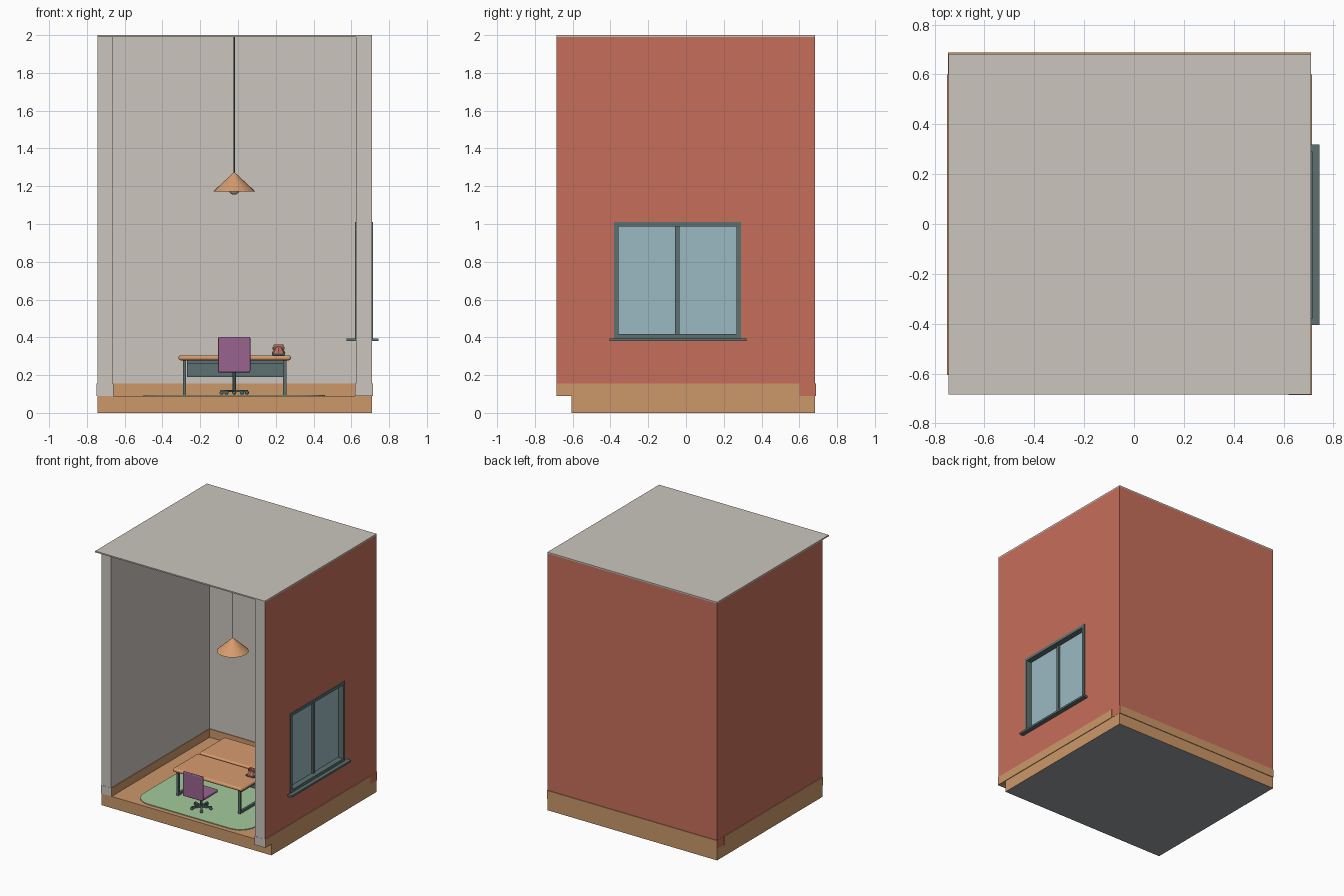
import bpy, bmesh, math
from mathutils import Matrix, Vector

cube = bpy.data.objects.get("Cube")
if cube:
    bpy.data.objects.remove(cube, do_unlink=True)


def material(name, rgb):
    lin = [((c / 255 + 0.055) / 1.055) ** 2.4 for c in rgb] + [1]
    m = bpy.data.materials.new(name)
    m.use_nodes = True
    m.diffuse_color = lin
    m.node_tree.nodes["Principled BSDF"].inputs["Base Color"].default_value = lin
    return m


PLASTER = material("plaster grey", (203, 197, 190))
BRICK = material("terracotta", (198, 111, 91))
WOOD = material("floor wood", (204, 152, 106))
OAK = material("warm oak", (215, 156, 110))
TEAL = material("slate teal", (93, 112, 112))
GLASS = material("pale glass", (155, 185, 193))
PURPLE = material("purple fabric", (154, 100, 143))
GREEN = material("rug green", (162, 203, 155))
UNDER = material("underside grey", (155, 157, 163))


def finish(bm, name, mats):
    me = bpy.data.meshes.new(name)
    bmesh.ops.recalc_face_normals(bm, faces=bm.faces)
    bm.to_mesh(me)
    bm.free()
    for m in mats:
        me.materials.append(m)
    ob = bpy.data.objects.new(name, me)
    bpy.context.collection.objects.link(ob)
    return ob


def box(name, x, y, z, mat, paint=(), bevel=0, axis=None, segments=3):
    """Box from three ranges; paint holds (direction, material) pairs."""
    bm = bmesh.new()
    bmesh.ops.create_cube(bm, size=1)
    for v in bm.verts:
        v.co = [r[0] + (c + 0.5) * (r[1] - r[0]) for c, r in zip(v.co, (x, y, z))]
    bm.normal_update()
    for i, (d, _) in enumerate(paint):
        for f in bm.faces:
            if f.normal.dot(Vector(d)) > 0.9:
                f.material_index = i + 1
    if bevel:
        edges = [e for e in bm.edges if axis is None or
                 abs((e.verts[0].co - e.verts[1].co).normalized()[axis]) > 0.9]
        bmesh.ops.bevel(bm, geom=edges, offset=bevel, segments=segments,
                        profile=0.5, affect='EDGES')
    return finish(bm, name, [mat] + [p[1] for p in paint])


def cone(name, r1, r2, z1, z2, x, y, mat, sides=16):
    bm = bmesh.new()
    bmesh.ops.create_cone(bm, cap_ends=True, segments=sides, radius1=r1, radius2=r2,
                          depth=z2 - z1,
                          matrix=Matrix.Translation((x, y, (z1 + z2) / 2)))
    return finish(bm, name, [mat])


def ball(name, r, loc, mat):
    bm = bmesh.new()
    bmesh.ops.create_uvsphere(bm, u_segments=12, v_segments=8, radius=r,
                              matrix=Matrix.Translation(loc))
    for f in bm.faces:
        f.smooth = True
    return finish(bm, name, [mat])


LEFT, RIGHT, FRONT, BACK, DOWN = (-1, 0, 0), (1, 0, 0), (0, -1, 0), (0, 1, 0), (0, 0, -1)
X0, X1, Y0, Y1 = -0.745, 0.71, -0.685, 0.683
FLOOR, TOP, YF, YB = 0.09, 1.99, -0.605, 0.6
XI0, XI1 = -0.665, 0.625

# Shell: floor slab, ceiling and three walls
box("floor_slab", (X0, X1), (YF, Y1), (0, FLOOR), WOOD, [(DOWN, UNDER)])
box("ceiling", (X0, X1), (Y0, Y1), (TOP, 2), PLASTER)
box("left_wall", (X0, XI0), (YF, YB), (FLOOR, TOP), PLASTER, [(LEFT, BRICK)])
box("back_wall", (X0, X1), (YB, Y1), (FLOOR, TOP), PLASTER,
    [(BACK, BRICK), (LEFT, BRICK), (RIGHT, BRICK)])
right_wall = box("right_wall", (XI1, X1), (Y0, YB), (FLOOR, TOP), PLASTER, [(RIGHT, BRICK)])

# Skirting wraps both faces of every wall
S, SK = 0.005, (FLOOR, 0.155)
box("left_skirting", (X0 - S, XI0 + S), (YF - 0.001, YB), SK, WOOD, [(FRONT, PLASTER)])
box("right_skirting", (XI1 - S, X1 + S), (Y0 - 0.001, YB), SK, WOOD, [(FRONT, PLASTER)])
box("back_skirting", (X0 - 0.001, X1 + 0.001), (YB - S, Y1 + S), SK, WOOD,
    [(LEFT, BRICK), (RIGHT, BRICK)])

# Window opening in the right wall
WY, WZ = (-0.38, 0.29), (0.395, 1.01)
cutter = box("window_cutter", (0.5, 0.8), WY, WZ, PLASTER)
cutter.hide_render = True
cutter.hide_set(True)
cut = right_wall.modifiers.new("window_opening", 'BOOLEAN')
cut.operation, cut.object, cut.solver = 'DIFFERENCE', cutter, 'EXACT'

# Window frame, sashes, panes and sill
FX, T = (XI1 - 0.006, X1 + 0.006), 0.022
for side, y in (("front", (WY[0], WY[0] + T)), ("back", (WY[1] - T, WY[1]))):
    box("window_jamb_" + side, FX, y, WZ, TEAL)
box("window_head", FX, WY, (WZ[1] - T, WZ[1]), TEAL)
box("window_bottom_rail", FX, WY, (WZ[0], WZ[0] + T), TEAL)
box("window_mullion", (0.652, 0.685), (-0.058, -0.034), WZ, TEAL)
box("window_glass", (0.664, 0.672), WY, WZ, GLASS)
box("window_sill", (0.575, 0.745), (-0.405, 0.32), (0.38, 0.395), TEAL)

# Pendant lamp
CX, CY = -0.02, -0.035
cone("lamp_cord", 0.003, 0.003, 1.26, TOP, CX, CY, TEAL, 8)
cone("lamp_shade", 0.112, 0.004, 1.172, 1.272, CX, CY, OAK, 24)
ball("lamp_bulb", 0.03, (CX, CY, 1.185), PLASTER)

# Rug
box("rug", (-0.5, 0.46), (-0.57, 0.5), (FLOOR, 0.096), GREEN, bevel=0.13, axis=2, segments=6)


def workplace(tag, s):
    """Desk and chair on one side; s = 1 is the front side, -1 the back."""
    def yr(a, b):
        return tuple(sorted((CY - s * a, CY - s * b)))

    # Desk top, modesty panel and loop legs
    box(tag + "_desk_top", (-0.315, 0.28), yr(0.008, 0.32), (0.278, 0.305), OAK,
        bevel=0.012)
    box(tag + "_modesty_panel", (-0.27, 0.24), yr(0.05, 0.062), (0.19, 0.265), TEAL)
    box(tag + "_desk_beam", (-0.27, 0.24), yr(0.15, 0.17), (0.262, 0.278), TEAL)
    for side, x in (("right", -0.283), ("left", 0.247)):
        xr = (x - 0.009, x + 0.009)
        for end, d in (("inner", 0.03), ("outer", 0.285)):
            box(f"{tag}_{side}_{end}_leg", xr, yr(d, d + 0.018), (0.096, 0.278), TEAL)
        for end, z in (("foot", 0.096), ("top", 0.26)):
            box(f"{tag}_{side}_{end}_rail", xr, yr(0.03, 0.303), (z, z + 0.018), TEAL)

    # Chair seat, back, column and five-star base
    box(tag + "_chair_seat", (CX - 0.085, CX + 0.085), yr(0.30, 0.475),
        (0.213, 0.237), PURPLE, bevel=0.008)
    box(tag + "_chair_back", (CX - 0.085, CX + 0.085), yr(0.475, 0.495),
        (0.215, 0.402), PURPLE, bevel=0.006)
    cy = CY - s * 0.385
    cone(tag + "_chair_column", 0.01, 0.01, 0.112, 0.213, CX, cy, TEAL, 10)
    for i in range(5):
        a = s * (math.pi / 2 + i * math.tau / 5)
        arm = box(f"{tag}_chair_arm_{i}", (0, 0.075), (-0.007, 0.007), (0.11, 0.122), TEAL)
        arm.matrix_world = Matrix.Translation((CX, cy, 0)) @ Matrix.Rotation(a, 4, 'Z')
        ball(f"{tag}_chair_castor_{i}", 0.011,
             (CX + 0.07 * math.cos(a), cy + 0.07 * math.sin(a), 0.107), TEAL)


workplace("front", 1)
workplace("back", -1)

# Telephone on the front desk
PX, PY = 0.215, -0.13
box("phone_base", (PX - 0.035, PX + 0.035), (PY - 0.035, PY + 0.035), (0.305, 0.318), TEAL,
    bevel=0.004)
cone("phone_body", 0.036, 0.02, 0.318, 0.345, PX, PY, BRICK, 8)
box("phone_handset", (PX - 0.026, PX + 0.026), (PY - 0.01, PY + 0.01), (0.348, 0.362), BRICK,
    bevel=0.004)
for side, d in (("right", -0.022), ("left", 0.022)):
    box("phone_cup_" + side, (PX + d - 0.01, PX + d + 0.01), (PY - 0.012, PY + 0.012),
        (0.335, 0.35), TEAL, bevel=0.003)
